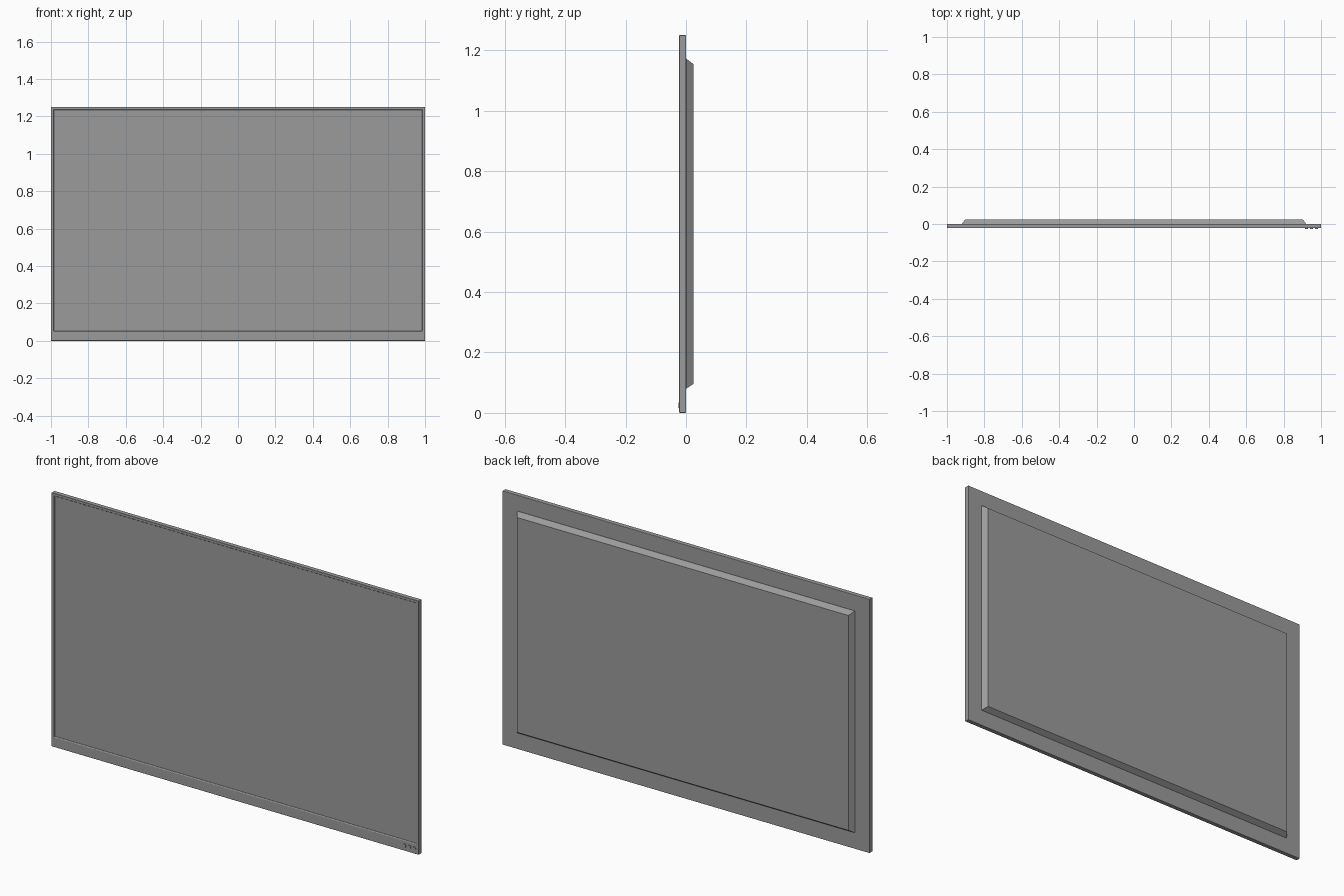
import bpy, bmesh, math

if "Cube" in bpy.data.objects:
    bpy.data.objects.remove(bpy.data.objects["Cube"])

# Dark grey plastic shared by every part
dark = bpy.data.materials.new("dark_grey")
dark.diffuse_color = (0.33, 0.33, 0.33, 1.0)
dark.use_nodes = True
dark.node_tree.nodes["Principled BSDF"].inputs["Base Color"].default_value = dark.diffuse_color


def loft(name, rings, bevel=0.0):
    """Rectangular rings (half_width, z_low, z_high, y), bridged in order and capped."""
    bm = bmesh.new()
    loops = []
    for hw, z0, z1, y in rings:
        corners = [(-hw, z0), (hw, z0), (hw, z1), (-hw, z1)]
        loops.append([bm.verts.new((x, y, z)) for x, z in corners])
    for a, b in zip(loops, loops[1:]):
        for i in range(4):
            j = (i + 1) % 4
            bm.faces.new((a[i], a[j], b[j], b[i]))
    bm.faces.new(loops[0])
    bm.faces.new(loops[-1])
    bmesh.ops.recalc_face_normals(bm, faces=bm.faces[:])
    mesh = bpy.data.meshes.new(name)
    bm.to_mesh(mesh)
    bm.free()
    mesh.materials.append(dark)
    obj = bpy.data.objects.new(name, mesh)
    bpy.context.collection.objects.link(obj)
    if bevel:
        mod = obj.modifiers.new("edge_bevel", 'BEVEL')
        mod.width = bevel
        mod.segments = 2
        mod.limit_method = 'ANGLE'
    return obj


# Thin housing with a shallow recess in the front, wider at the bottom
loft("housing", [
    (1.0, 0.0, 1.25, 0.0),
    (1.0, 0.0, 1.25, -0.0225),
    (0.986, 0.05, 1.238, -0.0225),
    (0.984, 0.052, 1.236, -0.018),
], bevel=0.002)

# Display panel lying in the recess
loft("screen", [
    (0.983, 0.053, 1.235, -0.017),
    (0.983, 0.053, 1.235, -0.019),
])

# Raised rear cover with sloping edges
loft("rear_cover", [
    (0.92, 0.08, 1.172, -0.001),
    (0.92, 0.08, 1.172, 0.001),
    (0.902, 0.096, 1.154, 0.025),
])

# Three round control buttons at the lower right
for i in range(3):
    bpy.ops.mesh.primitive_cylinder_add(
        vertices=24, radius=0.009, depth=0.007,
        location=(0.922 + i * 0.027, -0.022, 0.026),
        rotation=(math.pi / 2, 0, 0))
    button = bpy.context.object
    button.name = f"button_{i + 1}"
    button.data.materials.append(dark)
    bpy.ops.object.shade_smooth_by_angle(angle=math.radians(35))
